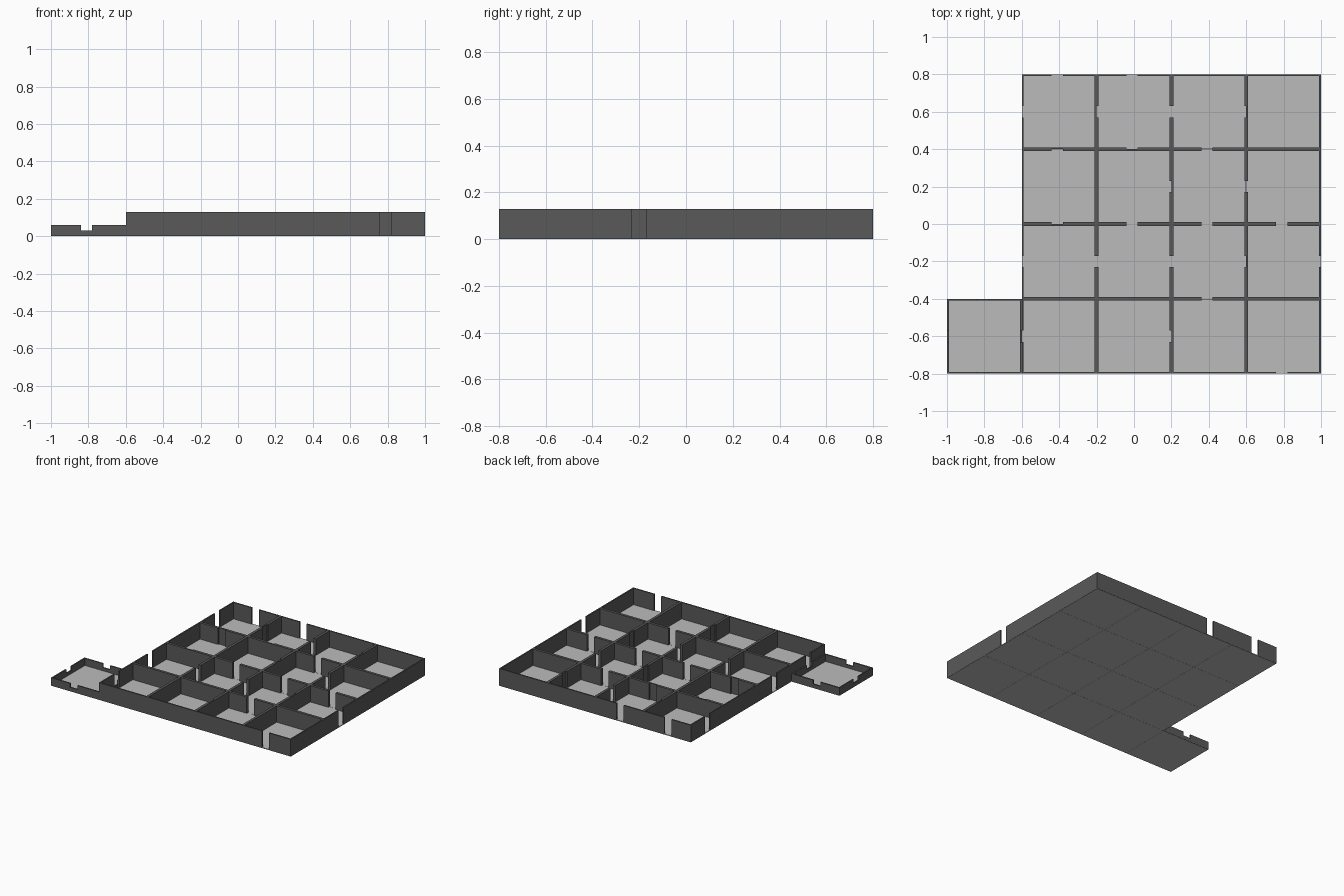
import bpy, bmesh
from mathutils import Matrix, Vector

if "Cube" in bpy.data.objects:
    bpy.data.objects.remove(bpy.data.objects["Cube"])

CELL, T, H, LOW, FLOOR = 0.4, 0.01, 0.13, 0.06, 0.006

dark = bpy.data.materials.new("dark_wall")
dark.diffuse_color = (0.1, 0.1, 0.1, 1)
dark.use_nodes = True
dark.node_tree.nodes["Principled BSDF"].inputs["Base Color"].default_value = dark.diffuse_color
light = bpy.data.materials.new("light_floor")
light.diffuse_color = (0.5, 0.5, 0.5, 1)
light.use_nodes = True
light.node_tree.nodes["Principled BSDF"].inputs["Base Color"].default_value = light.diffuse_color


def box(bm, x0, x1, y0, y1, z0, z1):
    c = Vector(((x0 + x1) / 2, (y0 + y1) / 2, (z0 + z1) / 2))
    s = Matrix.Diagonal((x1 - x0, y1 - y0, z1 - z0, 1))
    bmesh.ops.create_cube(bm, size=1, matrix=Matrix.Translation(c) @ s)


def finish(bm, name, mat):
    me = bpy.data.meshes.new(name)
    bm.to_mesh(me)
    bm.free()
    me.materials.append(mat)
    bpy.context.collection.objects.link(bpy.data.objects.new(name, me))


def room(name, cx, cy, doors, height=H, sill=0):
    """Floor tile plus four walls; sides listed in doors get an opening."""
    h = CELL / 2
    bm = bmesh.new()
    g = 0.0005
    box(bm, cx - h + g, cx + h - g, cy - h + g, cy + h - g, 0, FLOOR)
    finish(bm, name + "_floor", light)

    bm = bmesh.new()
    for side in "NSEW":
        along_x = side in "NS"
        sign = 1 if side in "NE" else -1
        c, n = (cx, cy) if along_x else (cy, cx)
        end = h if along_x else h - T
        n0, n1 = sorted((n + sign * h, n + sign * (h - T)))
        # opening limits along the wall
        a, b = (c - 0.04, c + 0.02) if along_x else (c - 0.03, c + 0.03)
        if side in doors:
            parts = [(c - end, a, height), (b, c + end, height)]
            if sill:
                parts.append((a, b, sill))
        else:
            parts = [(c - end, c + end, height)]
        for p0, p1, top in parts:
            if along_x:
                box(bm, p0, p1, n0, n1, 0.001, top)
            else:
                box(bm, n0, n1, p0, p1, 0.001, top)
    finish(bm, name + "_walls", dark)


# Door sides for each room, back row first, left to right
plan = [
    ["NW", "NWES", "WES", ""],
    ["NS", "SE", "NSE", "SW"],
    ["WE", "NWE", "NWES", "NE"],
    ["W", "E", "N", "S"],
]
for r, row in enumerate(plan):
    for c, doors in enumerate(row):
        room(f"room_{r}_{c}", -0.4 + c * CELL, 0.6 - r * CELL, doors)

# Low balcony with a notch in each parapet
room("balcony", -0.8, -0.6, "NSEW", LOW, 0.03)
